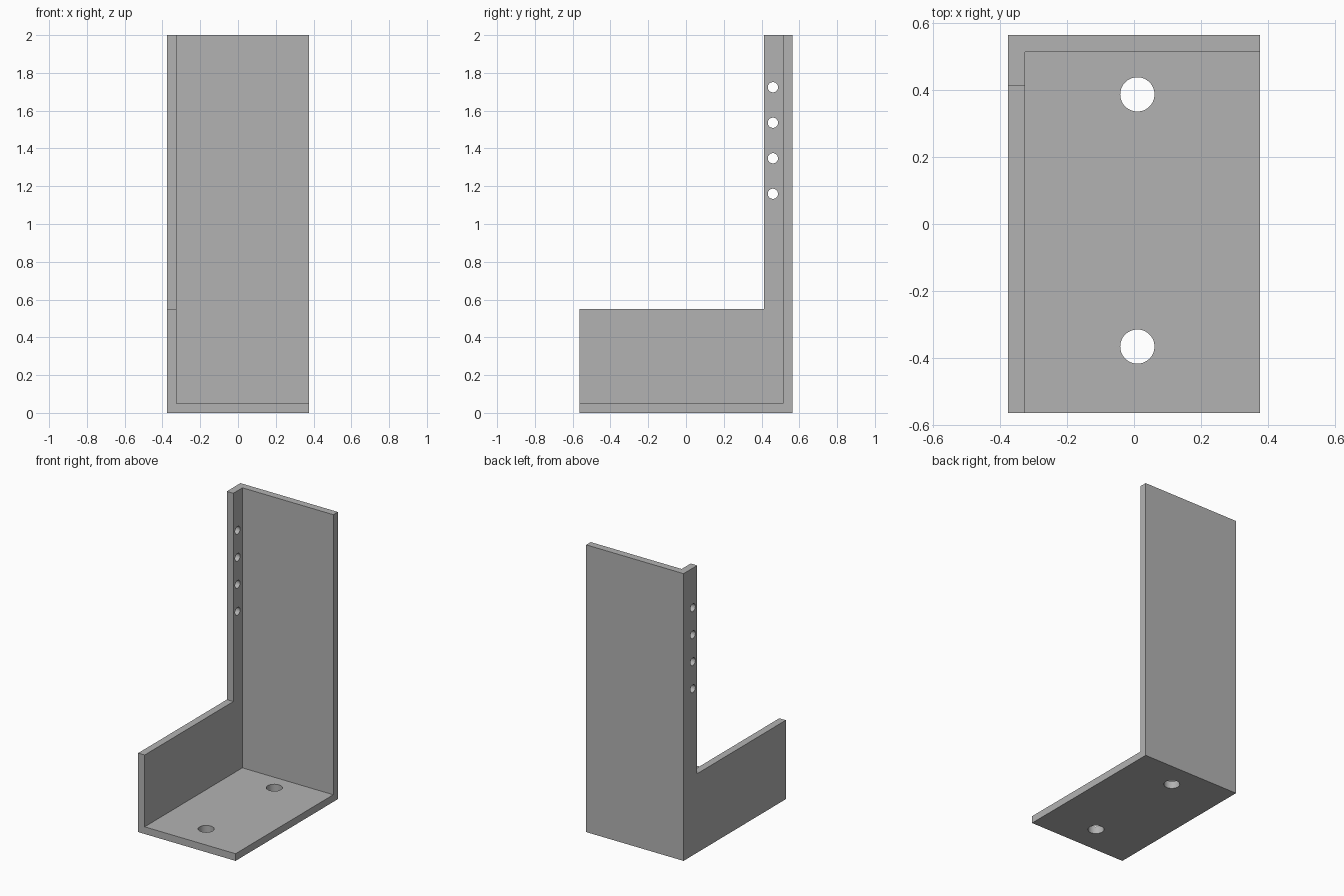
import bpy
from math import pi

cube = bpy.data.objects.get("Cube")
if cube:
    bpy.data.objects.remove(cube, do_unlink=True)

# Overall size and plate thickness
X, Y, Z = 0.375, 0.5625, 2.0
T = 0.05
STRIP_Y = Y - 0.15
LOW_Z = 0.55

grey = bpy.data.materials.new("plain_grey")
grey.use_nodes = True
colour = (0.45, 0.45, 0.45, 1)
grey.diffuse_color = colour
grey.node_tree.nodes["Principled BSDF"].inputs["Base Color"].default_value = colour


def box(name, low, high):
    centre = [(a + b) / 2 for a, b in zip(low, high)]
    bpy.ops.mesh.primitive_cube_add(size=1, location=centre)
    ob = bpy.context.object
    ob.name = name
    ob.scale = [b - a for a, b in zip(low, high)]
    bpy.ops.object.transform_apply(location=True, rotation=True, scale=True)
    ob.data.materials.append(grey)
    return ob


def drill(name, centre, radius, rotation=(0, 0, 0)):
    bpy.ops.mesh.primitive_cylinder_add(vertices=48, radius=radius, depth=4 * T,
                                        location=centre, rotation=rotation)
    ob = bpy.context.object
    ob.name = name
    ob.data.materials.append(grey)
    return ob


def cut(target, cutter):
    mod = target.modifiers.new(cutter.name, "BOOLEAN")
    mod.operation = "DIFFERENCE"
    mod.solver = "EXACT"
    mod.object = cutter
    cutter.hide_render = True
    bpy.context.view_layer.objects.active = target
    bpy.ops.object.modifier_apply(modifier=mod.name)
    bpy.data.objects.remove(cutter, do_unlink=True)


# Solid block hollowed into floor, back wall and side wall
bracket = box("angle_bracket", (-X, -Y, 0), (X, Y, Z))
cut(bracket, box("inner_space", (-X + T, -2, T), (2, Y - T, 3)))
cut(bracket, box("side_notch", (-2, -2, LOW_Z), (2, STRIP_Y, 3)))

# Two mounting holes in the floor
for y in (-0.365, 0.386):
    cut(bracket, drill("floor_hole", (0.01, y, T / 2), 0.051))

# Four small holes up the side strip
for i in range(4):
    centre = (-X + T / 2, 0.46, 1.16 + i * 0.188)
    cut(bracket, drill("side_hole", centre, 0.027, (0, pi / 2, 0)))

# Smooth hole walls, crisp plate edges
bpy.ops.object.select_all(action="DESELECT")
bracket.select_set(True)
bpy.context.view_layer.objects.active = bracket
bpy.ops.object.shade_smooth_by_angle()
